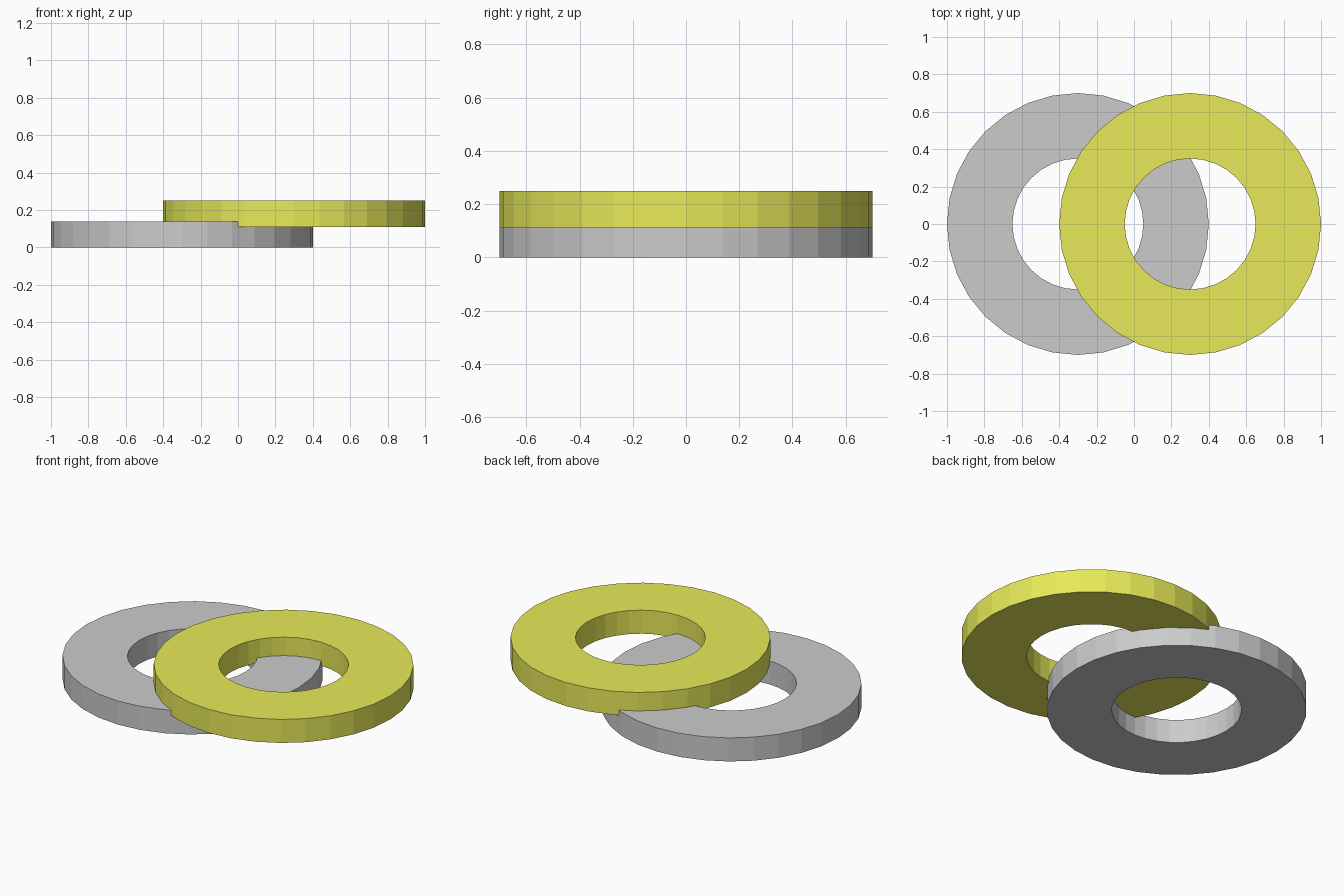
import bpy, bmesh, math

if "Cube" in bpy.data.objects:
    bpy.data.objects.remove(bpy.data.objects["Cube"])

SIDES = 32
OUTER, INNER, HEIGHT = 0.70, 0.35, 0.14


def ring(name, x, z, color=None):
    """Flat-faced ring: a rectangular section swept round the vertical axis."""
    bm = bmesh.new()
    section = [(INNER, 0), (OUTER, 0), (OUTER, HEIGHT), (INNER, HEIGHT)]
    loops = []
    for i in range(SIDES):
        a = math.tau * i / SIDES
        loops.append([bm.verts.new((r * math.cos(a), r * math.sin(a), h))
                      for r, h in section])
    for i in range(SIDES):
        p, q = loops[i], loops[(i + 1) % SIDES]
        for j in range(4):
            k = (j + 1) % 4
            bm.faces.new((p[j], q[j], q[k], p[k]))
    bmesh.ops.recalc_face_normals(bm, faces=bm.faces)
    mesh = bpy.data.meshes.new(name)
    bm.to_mesh(mesh)
    bm.free()
    obj = bpy.data.objects.new(name, mesh)
    obj.location = (x, 0, z)
    bpy.context.collection.objects.link(obj)
    if color:
        mat = bpy.data.materials.new(name + "_color")
        mat.diffuse_color = color
        mat.use_nodes = True
        mat.node_tree.nodes["Principled BSDF"].inputs["Base Color"].default_value = mat.diffuse_color
        mesh.materials.append(mat)
    return obj


# Lower grey ring and the yellow ring sunk slightly into it
ring("lower_ring", -0.30, 0.0)
ring("upper_ring", 0.30, 0.11, (0.8, 0.82, 0.1, 1))
